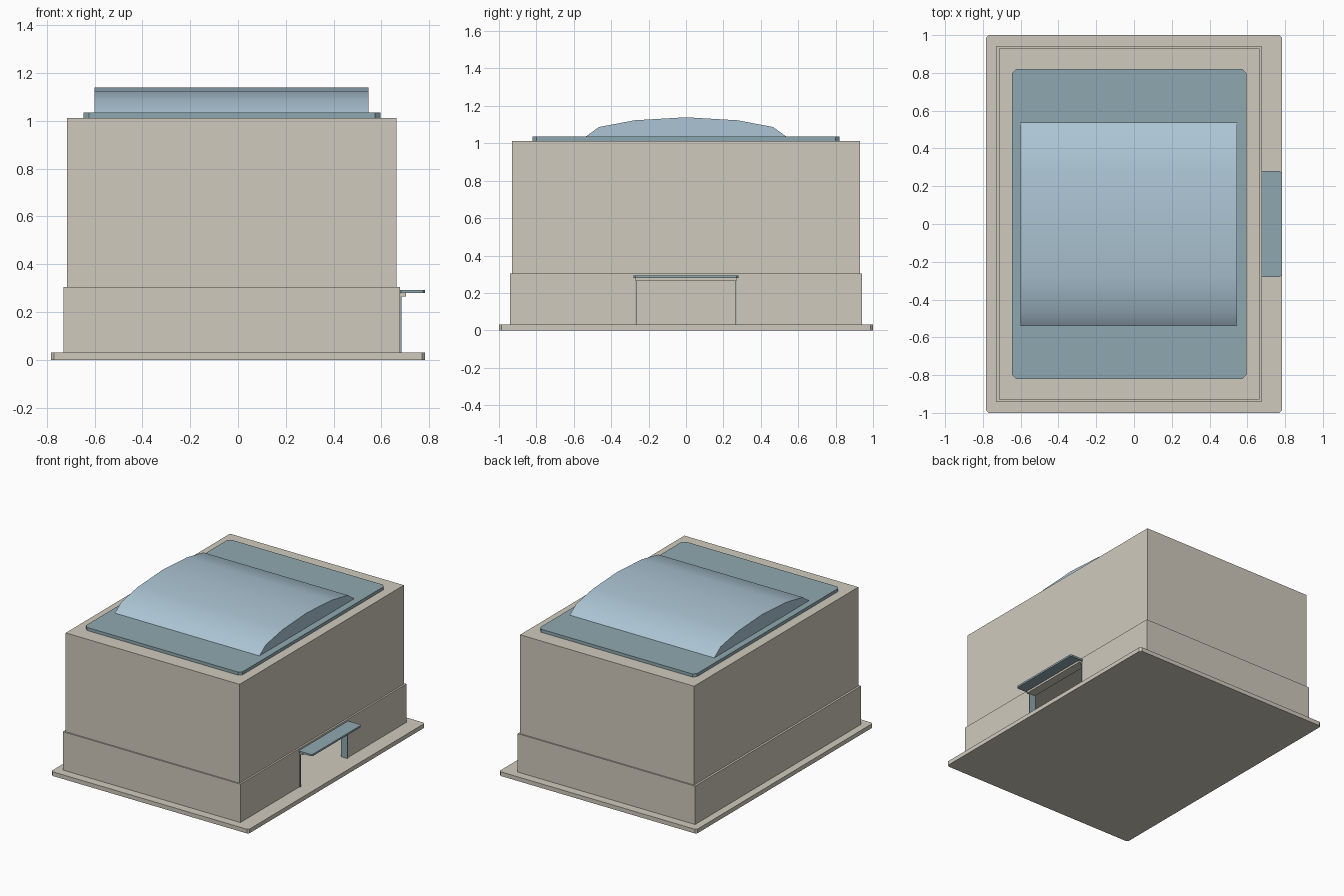
import bpy, bmesh

default = bpy.data.objects.get("Cube")
if default:
    bpy.data.objects.remove(default, do_unlink=True)


def material(name, rgb):
    m = bpy.data.materials.new(name)
    m.use_nodes = True
    m.diffuse_color = (*rgb, 1)
    m.node_tree.nodes["Principled BSDF"].inputs["Base Color"].default_value = (*rgb, 1)
    return m


stone = material("warm_stone", (0.63, 0.59, 0.51))
trim = material("slate_teal", (0.275, 0.395, 0.435))
glass = material("pale_blue", (0.41, 0.555, 0.655))


def prism(name, outline, vector, mat):
    """Extrude a closed outline along a vector."""
    mesh = bpy.data.meshes.new(name)
    bm = bmesh.new()
    face = bm.faces.new([bm.verts.new(p) for p in outline])
    new = bmesh.ops.extrude_face_region(bm, geom=[face])["geom"]
    bmesh.ops.translate(bm, vec=vector, verts=[v for v in new if isinstance(v, bmesh.types.BMVert)])
    bmesh.ops.recalc_face_normals(bm, faces=bm.faces)
    bm.to_mesh(mesh)
    bm.free()
    mesh.materials.append(mat)
    ob = bpy.data.objects.new(name, mesh)
    bpy.context.collection.objects.link(ob)
    return ob


def slab(name, x0, x1, y0, y1, z0, z1, mat, cut=0):
    """Box with optionally clipped vertical corners."""
    if cut:
        pts = [(x0 + cut, y0), (x1 - cut, y0), (x1, y0 + cut), (x1, y1 - cut),
               (x1 - cut, y1), (x0 + cut, y1), (x0, y1 - cut), (x0, y0 + cut)]
    else:
        pts = [(x0, y0), (x1, y0), (x1, y1), (x0, y1)]
    return prism(name, [(x, y, z0) for x, y in pts], (0, 0, z1 - z0), mat)


# Ground plate
base_top, tier_top, roof, lintel_z = 0.03, 0.305, 1.013, 0.265
slab("base_plate", -0.783, 0.783, -1, 1, 0, base_top, stone, cut=0.013)

# Hollow lower storey: a C-shaped wall open at the doorway, and a wall piece over the door
left, right, depth, thick, door = -0.73, 0.677, 0.94, 0.04, 0.27
half = [(right, door), (right, depth), (left, depth)]
inner = [(left + thick, depth - thick), (right - thick, depth - thick), (right - thick, door)]
outline = (half + [(x, -y) for x, y in reversed(half)]
           + [(x, -y) for x, y in reversed(inner)] + inner)
prism("lower_walls", [(x, y, base_top) for x, y in outline], (0, 0, tier_top - base_top), stone)
slab("wall_over_door", right - thick, right, -door, door, lintel_z, tier_top, stone)

# Upper storey
slab("upper_storey", -0.715, 0.664, -0.93, 0.93, tier_top - 0.003, roof, stone)

# Doorway lining, lintel and canopy
for side, name in ((-1, "front_door_jamb"), (1, "back_door_jamb")):
    y0, y1 = sorted((side * 0.264, side * 0.271))
    slab(name, right - thick - 0.004, right + 0.006, y0, y1, base_top, lintel_z, trim)
slab("door_lintel", right, 0.702, -door, door, lintel_z, 0.28, stone)
slab("door_canopy", right - 0.005, 0.783, -0.28, 0.28, 0.279, 0.292, trim, cut=0.01)

# Roof plate and vaulted skylight
plate_top = 1.035
slab("roof_plate", -0.646, 0.596, -0.82, 0.82, roof, plate_top, trim, cut=0.022)
arc = [(0.537, plate_top), (0.465, 1.087), (0.275, 1.123)]
profile = arc + [(0, 1.139)] + [(-y, z) for y, z in reversed(arc)]
vault = prism("vaulted_skylight", [(-0.6, y, z) for y, z in profile], (1.146, 0, 0), glass)
bpy.ops.object.select_all(action="DESELECT")
vault.select_set(True)
bpy.context.view_layer.objects.active = vault
bpy.ops.object.shade_smooth_by_angle(angle=0.6)
